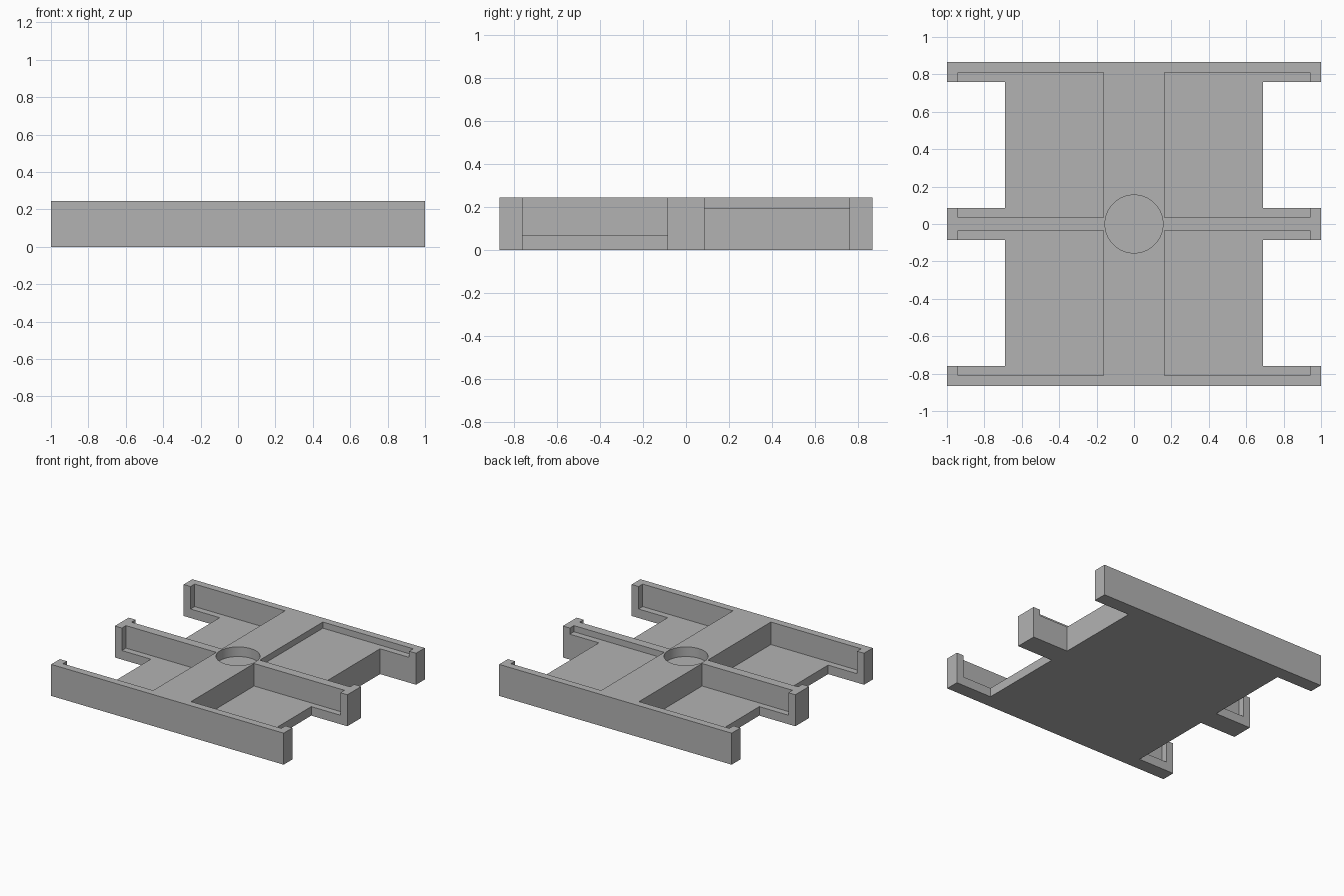
import bpy

if "Cube" in bpy.data.objects:
    bpy.data.objects.remove(bpy.data.objects["Cube"])

HEIGHT = 0.245
HALF_DEPTH = 0.867
DEEP_FLOOR, RAISED_FLOOR, SOCKET_FLOOR = 0.07, 0.197, 0.17

# One plain grey for the whole tray
grey = bpy.data.materials.new("plain_grey")
grey.use_nodes = True
colour = (0.45, 0.45, 0.45, 1)
grey.diffuse_color = colour
grey.node_tree.nodes["Principled BSDF"].inputs["Base Color"].default_value = colour


def box(name, x, y, z):
    """Box spanning the given (low, high) ranges."""
    spans = (x, y, z)
    bpy.ops.mesh.primitive_cube_add(size=1, location=[sum(s) / 2 for s in spans])
    obj = bpy.context.object
    obj.name = name
    obj.scale = [abs(s[1] - s[0]) for s in spans]
    bpy.ops.object.transform_apply(location=True, rotation=False, scale=True)
    obj.data.materials.append(grey)
    return obj


def carve(body, cutter):
    """Subtract the cutter from the body and discard it."""
    cutter.hide_render = True
    mod = body.modifiers.new("carve", "BOOLEAN")
    mod.operation = "DIFFERENCE"
    mod.solver = "EXACT"
    mod.object = cutter
    bpy.context.view_layer.objects.active = body
    bpy.ops.object.modifier_apply(modifier=mod.name)
    bpy.data.objects.remove(cutter)


tray = box("tray", (-1, 1), (-HALF_DEPTH, HALF_DEPTH), (0, HEIGHT))

# Four side notches and four pockets whose edges leave slots in the arms
for sx in (-1, 1):
    for sy in (-1, 1):
        carve(tray, box("notch_cutter", (sx * 0.69, sx * 1.2),
                        (sy * 0.085, sy * 0.76), (-0.2, 0.5)))
        floor = RAISED_FLOOR if sx > 0 and sy > 0 else DEEP_FLOOR
        carve(tray, box("pocket_cutter", (sx * 0.163, sx * 0.94),
                        (sy * 0.035, sy * 0.81), (floor, 0.5)))

# Shallow round socket in the centre
bpy.ops.mesh.primitive_cylinder_add(vertices=64, radius=0.155, depth=0.4,
                                    location=(0, 0, SOCKET_FLOOR + 0.2))
socket_cutter = bpy.context.object
socket_cutter.data.materials.append(grey)
carve(tray, socket_cutter)

# Smooth the round wall, keep the flat faces sharp
bpy.ops.object.select_all(action="DESELECT")
tray.select_set(True)
bpy.context.view_layer.objects.active = tray
bpy.ops.object.shade_smooth_by_angle()
